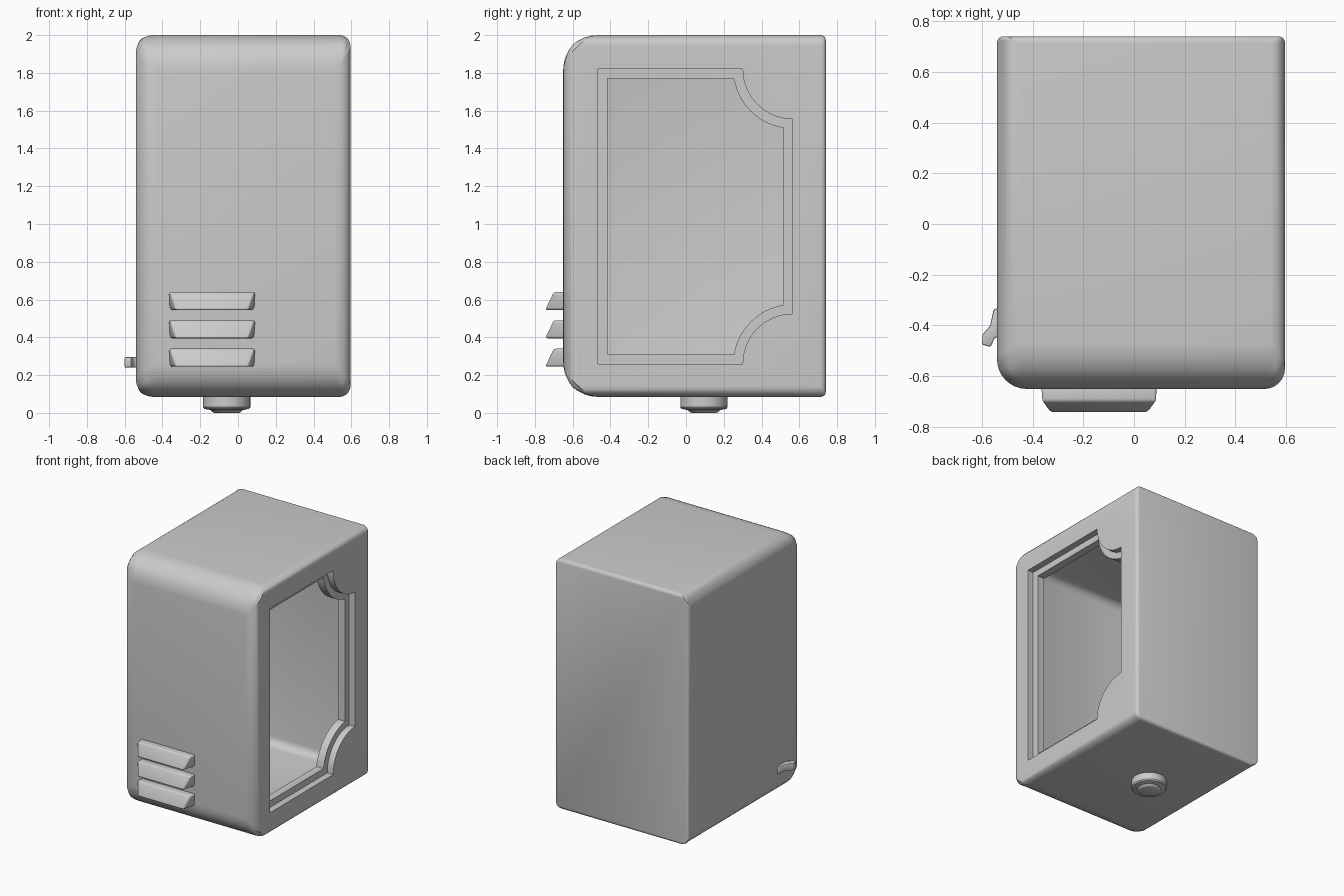
import bpy, bmesh, math
from mathutils import Vector

cube = bpy.data.objects.get("Cube")
if cube:
    bpy.data.objects.remove(cube, do_unlink=True)


def make_object(name, bm):
    bmesh.ops.recalc_face_normals(bm, faces=bm.faces)
    mesh = bpy.data.meshes.new(name)
    bm.to_mesh(mesh)
    bm.free()
    obj = bpy.data.objects.new(name, mesh)
    bpy.context.collection.objects.link(obj)
    return obj


def activate(obj):
    bpy.ops.object.select_all(action='DESELECT')
    obj.select_set(True)
    bpy.context.view_layer.objects.active = obj


def finish(obj, angle=30):
    activate(obj)
    for mod in list(obj.modifiers):
        bpy.ops.object.modifier_apply(modifier=mod.name)
    bpy.ops.object.shade_smooth_by_angle(angle=math.radians(angle))


def prism(name, points, offset):
    """Extrude a closed 3D outline by an offset vector."""
    bm = bmesh.new()
    face = bm.faces.new([bm.verts.new(p) for p in points])
    side = bmesh.ops.extrude_face_region(bm, geom=[face])
    verts = [g for g in side["geom"] if isinstance(g, bmesh.types.BMVert)]
    bmesh.ops.translate(bm, verts=verts, vec=offset)
    return make_object(name, bm)


def box(name, low, high):
    (x0, y0, z0), (x1, y1, z1) = low, high
    base = [(x0, y0, z0), (x1, y0, z0), (x1, y1, z0), (x0, y1, z0)]
    return prism(name, base, (0, 0, z1 - z0))


def bevel(obj, width, segments=3, **settings):
    mod = obj.modifiers.new("Bevel", 'BEVEL')
    mod.width, mod.segments = width, segments
    for key, value in settings.items():
        setattr(mod, key, value)


def cut(obj, cutter):
    mod = obj.modifiers.new("Cut", 'BOOLEAN')
    mod.operation, mod.solver, mod.object = 'DIFFERENCE', 'EXACT', cutter
    cutter.hide_render = True
    activate(obj)
    bpy.ops.object.modifier_apply(modifier=mod.name)
    bpy.data.objects.remove(cutter, do_unlink=True)


def window_outline(inset, x):
    """Rectangle with quarter-round bites out of its two rear corners."""
    front, back, low, high = -0.465, 0.565, 0.26, 1.82
    radius = 0.265 + inset
    start = math.asin(inset / radius)
    steps = 16
    arc = []
    for i in range(steps + 1):
        a = start + (math.pi / 2 - 2 * start) * i / steps
        arc.append((back - radius * math.cos(a), radius * math.sin(a)))
    points = [(front + inset, low + inset)]
    points += [(y, low + d) for y, d in arc]
    points += [(y, high - d) for y, d in reversed(arc)]
    points.append((front + inset, high - inset))
    return [(x, y, z) for y, z in points]


# Housing with a different rounding on each group of edges
housing = box("housing", (-0.54, -0.65, 0.085), (0.595, 0.74, 2.0))
mesh = housing.data
weights = mesh.attributes.new("bevel_weight_edge", 'FLOAT', 'EDGE')
for edge in mesh.edges:
    a, b = (mesh.vertices[i].co for i in edge.vertices)
    mid, along = (a + b) / 2, b - a
    if mid.y > 0.7:
        weight = 0.15
    elif abs(along.x) > 0.1:
        weight = 1.0
    elif abs(along.z) > 0.1:
        weight = 0.65 if mid.x < 0 else 0.45
    else:
        weight = 0.5 if mid.x < 0 else 0.32
    weights.data[edge.index].value = weight
bevel(housing, 0.18, 8, limit_method='WEIGHT')
activate(housing)
bpy.ops.object.modifier_apply(modifier="Bevel")

# Hollow inside, then the stepped side window
cavity = box("cavity_cutter", (-0.46, -0.57, 0.165), (0.485, 0.64, 1.92))
bevel(cavity, 0.06, 4)
finish(cavity)
cut(housing, cavity)
cut(housing, prism("rebate_cutter", window_outline(0, 0.545), (0.2, 0, 0)))
cut(housing, prism("window_cutter", window_outline(0.05, 0.4), (0.3, 0, 0)))
finish(housing)

# Three sloping louvres on the front
for i in range(3):
    z = 0.245 + 0.15 * i
    side = [(-0.63, z), (-0.745, z), (-0.70, z + 0.095), (-0.63, z + 0.095)]
    louvre = prism(f"louvre_{i + 1}", [(-0.365, y, h) for y, h in side],
                   (0.455, 0, 0))
    # Narrow the outer lower edge
    for v in louvre.data.vertices:
        if v.co.y < -0.72:
            v.co.x += 0.035 if v.co.x < -0.1 else -0.035
    bevel(louvre, 0.012, 3)
    finish(louvre, 40)

# Round foot under the base
bm = bmesh.new()
profile = [(0, 0.1), (0.125, 0.1), (0.125, 0.03), (0.118, 0.021),
           (0.085, 0.015), (0.075, 0.004), (0.065, 0), (0, 0)]
verts = [bm.verts.new((r, 0, z)) for r, z in profile]
edges = [bm.edges.new(pair) for pair in zip(verts, verts[1:])]
bmesh.ops.spin(bm, geom=verts + edges, cent=(0, 0, 0), axis=(0, 0, 1),
               angle=math.tau, steps=40)
bmesh.ops.remove_doubles(bm, verts=bm.verts, dist=0.0001)
foot = make_object("foot", bm)
foot.location = (-0.06, 0.095, 0)
finish(foot)

# Small catch on the closed side
outline = [(-0.52, -0.33), (-0.553, -0.335), (-0.567, -0.40), (-0.60, -0.44),
           (-0.60, -0.475), (-0.565, -0.485), (-0.55, -0.45), (-0.52, -0.44)]
catch = prism("side_catch", [(x, y, 0.24) for x, y in outline], Vector((0, 0, 0.055)))
bevel(catch, 0.006, 2)
finish(catch, 40)
